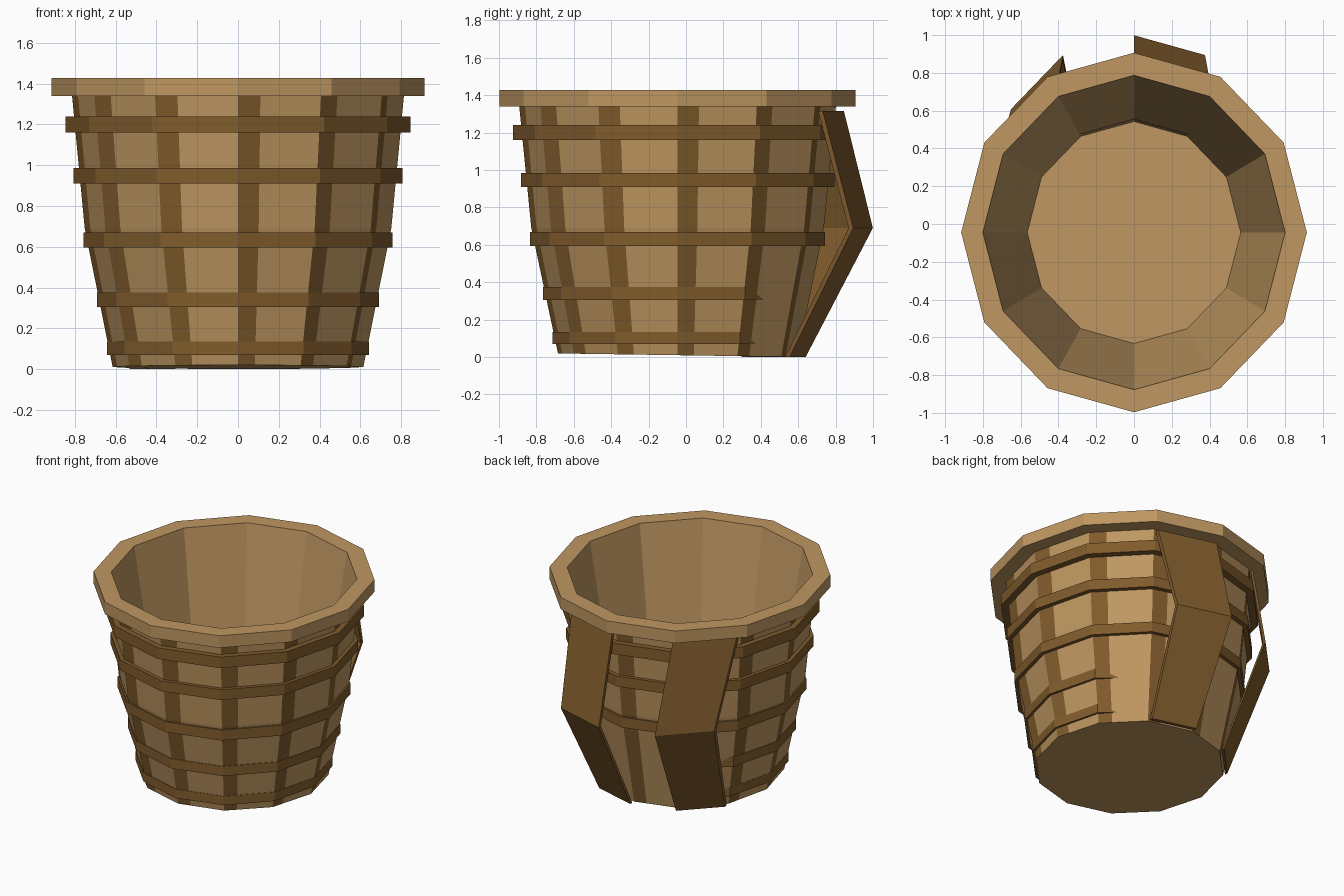
import bpy, math

if "Cube" in bpy.data.objects:
    bpy.data.objects.remove(bpy.data.objects["Cube"])

N = 12            # sides
CY = -0.045       # basket centre in y
RATIO = 1.04      # slight ellipse: y radius / x radius
STRIP = 0.27      # share of each side covered by a dark stave


def material(name, rgb):
    m = bpy.data.materials.new(name)
    m.diffuse_color = (*rgb, 1)
    m.use_nodes = True
    m.node_tree.nodes["Principled BSDF"].inputs["Base Color"].default_value = m.diffuse_color
    return m


TAN = material("tan_wood", (0.52, 0.31, 0.12))
DARK = material("dark_wood", (0.215, 0.105, 0.025))


def corner(i, r, z):
    a = 2 * math.pi * i / N
    return (r * math.cos(a), CY + r * RATIO * math.sin(a), z)


def add_mesh(name, verts, faces, mats):
    me = bpy.data.meshes.new(name)
    me.from_pydata(verts, [], faces)
    for m in mats:
        me.materials.append(m)
    ob = bpy.data.objects.new(name, me)
    bpy.context.collection.objects.link(ob)
    return ob


def closed_ring(name, profile, mat, sunk=()):
    """Sweep a closed (radius, z) profile around the basket."""
    k = len(profile)
    verts = [corner(i, r * (0.945 if i in sunk else 1), z)
             for i in range(N) for r, z in profile]
    faces = [(i * k + j, (i + 1) % N * k + j,
              (i + 1) % N * k + (j + 1) % k, i * k + (j + 1) % k)
             for i in range(N) for j in range(k)]
    return add_mesh(name, verts, faces, [mat])


# Basket body: outer wall with flush dark staves, inner wall, floor, underside
profile = [(0.615, 0.0), (0.752, 0.69), (0.814, 1.34), (0.80, 1.425), (0.565, 0.06)]
verts, faces = [], []
for level, (r, z) in enumerate(profile):
    for i in range(N):
        p, q = corner(i, r, z), corner(i + 1, r, z)
        for t in (0, STRIP):
            x, y, h = (a + (b - a) * t for a, b in zip(p, q))
            if level == 0:
                h = 0.01 - 0.015 * (y - CY)     # base leans back slightly
            verts.append((x, y, h))
M = 2 * N
for l in range(len(profile) - 1):
    for i in range(M):
        j = (i + 1) % M
        faces.append((l * M + i, l * M + j, (l + 1) * M + j, (l + 1) * M + i))
faces.append(tuple(reversed(range(M))))
faces.append(tuple(range(4 * M, 5 * M)))
body = add_mesh("basket_body", verts, faces, [TAN, DARK])
for f in body.data.polygons:
    if f.index < 2 * M and f.index % 2 == 0:
        f.material_index = 1

# Rim
closed_ring("rim", [(0.80, 1.34), (0.915, 1.34), (0.915, 1.428), (0.80, 1.428)], TAN)

# Hoops: outer radius, inner radius, bottom, top; the low two sink in at the back
hoops = [(0.845, 0.785, 1.16, 1.24), (0.806, 0.76, 0.91, 0.985),
         (0.759, 0.725, 0.595, 0.67), (0.692, 0.66, 0.305, 0.375),
         (0.642, 0.61, 0.07, 0.135)]
for n, (ro, ri, z0, z1) in enumerate(hoops):
    closed_ring(f"hoop_{n + 1}", [(ri, z0), (ro, z0), (ro, z1), (ri, z1)], DARK,
                sunk=(2, 3, 4) if n > 2 else ())

# Two bent carrying straps on the back: radius, height, backward offset
bend = [(0.615, 0.0, 0.045), (0.752, 0.69, 0.262), (0.812, 1.315, 0.045)]
for name, side in (("right_strap", 2), ("left_strap", 4)):
    verts = []
    for r, z, off in bend:
        for i, dy in ((side, 0), (side + 1, 0), (side + 1, -0.025), (side, -0.025)):
            x, y, h = corner(i, r, z)
            verts.append((x, y + off + dy, h))
    faces = [(l * 4 + i, l * 4 + (i + 1) % 4, l * 4 + 4 + (i + 1) % 4, l * 4 + 4 + i)
             for l in range(2) for i in range(4)]
    faces += [(3, 2, 1, 0), (8, 9, 10, 11)]
    add_mesh(name, verts, faces, [DARK])
